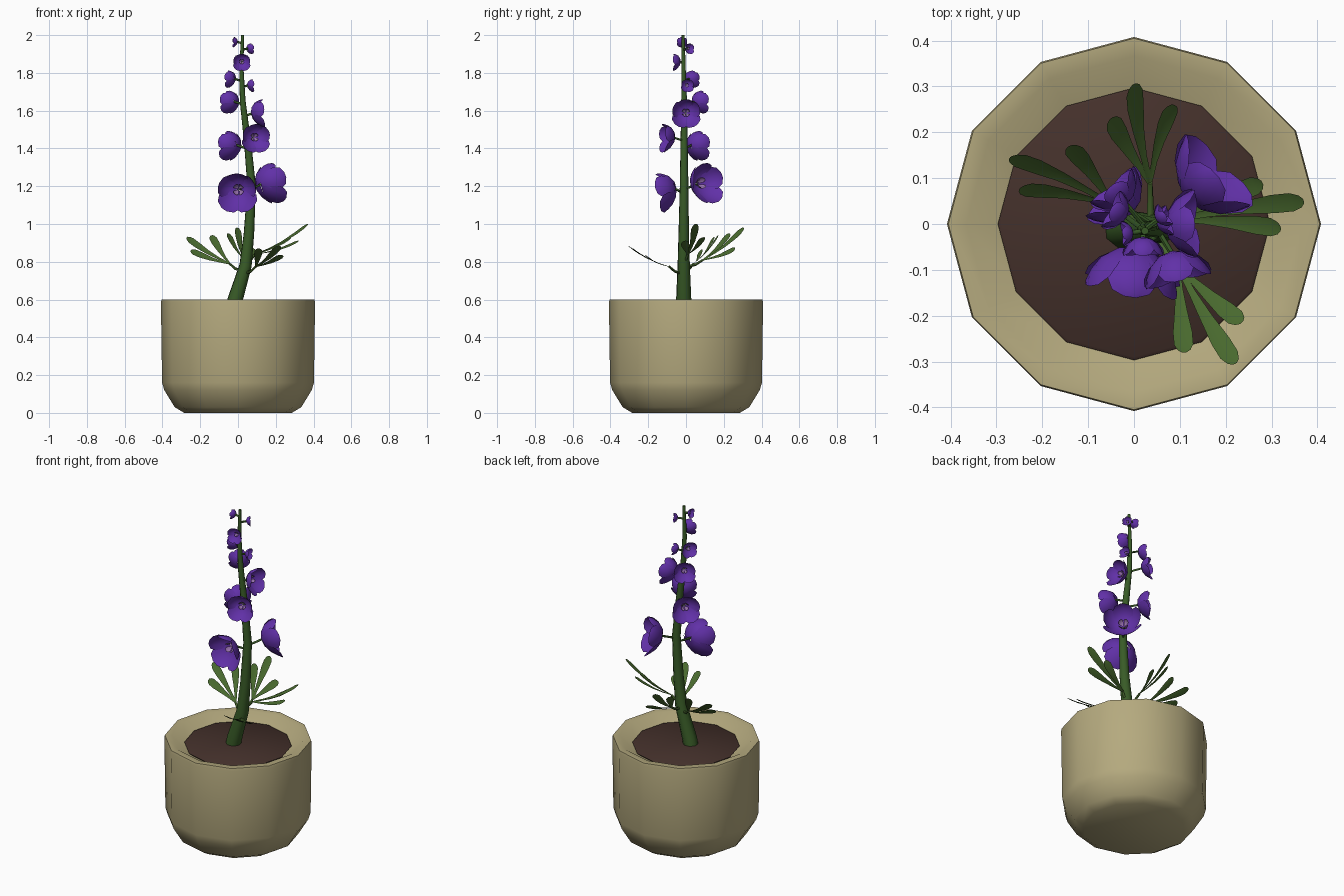
import bpy, bmesh, math
from mathutils import Vector as V

if "Cube" in bpy.data.objects:
    bpy.data.objects.remove(bpy.data.objects["Cube"])


def mat(name, rgb):
    m = bpy.data.materials.new(name)
    m.diffuse_color = (*rgb, 1)
    m.use_nodes = True
    m.node_tree.nodes["Principled BSDF"].inputs["Base Color"].default_value = m.diffuse_color
    return m


CLAY = mat("beige_clay", (0.46, 0.40, 0.21))
SOIL = mat("brown_soil", (0.058, 0.030, 0.024))
STEM = mat("stem_green", (0.040, 0.105, 0.020))
LEAF = mat("leaf_green", (0.065, 0.140, 0.027))
PETAL = mat("purple_petal", (0.120, 0.030, 0.390))
HEART = mat("pale_violet", (0.30, 0.16, 0.40))


def finish(name, bm, mats, smooth=40):
    me = bpy.data.meshes.new(name)
    bm.to_mesh(me)
    bm.free()
    ob = bpy.data.objects.new(name, me)
    bpy.context.collection.objects.link(ob)
    for m in mats:
        me.materials.append(m)
    bpy.ops.object.select_all(action='DESELECT')
    ob.select_set(True)
    bpy.context.view_layer.objects.active = ob
    bpy.ops.object.shade_smooth_by_angle(angle=math.radians(smooth))
    return ob


def lathe(name, profile, material, n=12):
    bm = bmesh.new()
    rings = [[bm.verts.new((r * math.cos(math.tau * i / n), r * math.sin(math.tau * i / n), z))
              for i in range(n)] for r, z in profile]
    for a, b in zip(rings, rings[1:]):
        for i in range(n):
            j = (i + 1) % n
            bm.faces.new((a[i], a[j], b[j], b[i]))
    bm.faces.new(rings[0][::-1])
    bm.faces.new(rings[-1])
    return finish(name, bm, [material])


def grid(bm, rows, index=0):
    vs = [[bm.verts.new(p) for p in row] for row in rows]
    for a, b in zip(vs, vs[1:]):
        for i in range(len(a) - 1):
            bm.faces.new((a[i], a[i + 1], b[i + 1], b[i])).material_index = index


def tube(name, pts, radii, material, sides=8):
    # swept round tube with nearly vertical or free direction
    bm = bmesh.new()
    rings = []
    for k, p in enumerate(pts):
        d = (V(pts[min(k + 1, len(pts) - 1)]) - V(pts[max(k - 1, 0)])).normalized()
        a = d.cross(V((0.31, 0.95, 0.05))).normalized()
        b = d.cross(a)
        rings.append([bm.verts.new(V(p) + radii[k] * (a * math.cos(math.tau * i / sides) + b * math.sin(math.tau * i / sides)))
                      for i in range(sides)])
    for r, s in zip(rings, rings[1:]):
        for i in range(sides):
            j = (i + 1) % sides
            bm.faces.new((r[i], r[j], s[j], s[i]))
    bm.faces.new(rings[0][::-1])
    bm.faces.new(rings[-1])
    bmesh.ops.recalc_face_normals(bm, faces=bm.faces)
    return finish(name, bm, [material], 60)


# Pot and soil
lathe("pot", [(0.285, 0), (0.335, 0.03), (0.39, 0.12), (0.402, 0.16), (0.408, 0.585), (0.405, 0.60),
              (0.366, 0.60), (0.285, 0.545)], CLAY)
lathe("soil", [(0.285, 0.55), (0.297, 0.562), (0.29, 0.567)], SOIL)

# Main stem
PATH = [(-0.025, -0.012, 0.55), (-0.015, -0.012, 0.60), (0.040, -0.012, 0.78), (0.058, -0.012, 0.95),
        (0.072, -0.01, 1.20), (0.052, -0.01, 1.42), (0.025, -0.01, 1.65), (0.018, -0.013, 1.82), (0.024, -0.015, 2.0)]
tube("stem", PATH, [0.042, 0.042, 0.034, 0.029, 0.024, 0.020, 0.016, 0.012, 0.008], STEM)


def stem_at(z):
    for a, b in zip(PATH, PATH[1:]):
        if z <= b[2]:
            return V(a).lerp(V(b), (z - a[2]) / (b[2] - a[2]))
    return V(PATH[-1])


# Flowers: five cupped petals, a pale heart and a short stalk
def petal(bm, base, frame, R, ang, half, flare, index):
    d, s, u = frame
    rows = []
    for t, r, f, w in [(0, .08, 0, .7), (.2, .50, .10, .85), (.45, .86, .42, 1),
                       (.7, 1.0, .80, .9), (.9, 1.02, 1.12, .6), (1, .98, 1.25, .2)]:
        r += flare * t * t
        f -= flare * .45 * t * t
        row = []
        for k in range(5):
            a = ang + half * w * (k - 2) / 2
            row.append(base + R * (d * f + r * (s * math.cos(a) + u * math.sin(a))))
        rows.append(row)
    grid(bm, rows, index)


def flower(name, centre, direction, R):
    d = V(direction).normalized()
    s = d.cross(V((0, 0, 1))).normalized()
    u = s.cross(d)
    base = V(centre) - d * R * 0.6
    bm = bmesh.new()
    for k in range(5):
        a = math.radians(90 + 72 * k)
        flare = (0.12, 0.25, 0.5, 0.5, 0.25)[k]
        petal(bm, base + d * R * (0.03 * (k % 2)), (d, s, u), R, a, math.radians(44), flare, 0)
    for a in (50, 130, 230, 310):
        petal(bm, base + d * R * 0.15, (d, s, u), R * 0.33, math.radians(a), math.radians(35), 0.1, 1)
    finish(name, bm, [PETAL, HEART], 60)
    tube(name + "_stalk", [stem_at(base.z - R * 0.3), base + d * R * 0.06], [0.006, 0.006], STEM, 6)


FLOWERS = [((0.00, -0.10, 1.18), (-0.15, -1, -0.12), 0.083),
           ((0.155, 0.09, 1.22), (0.75, 0.7, 0.22), 0.085),
           ((0.09, -0.095, 1.46), (0.25, -1, 0.08), 0.060),
           ((-0.03, 0.05, 1.42), (-0.75, 0.7, 0.1), 0.062),
           ((0.105, 0.00, 1.59), (1, 0.05, 0.12), 0.060),
           ((-0.035, 0.065, 1.65), (-0.65, 0.8, 0.1), 0.048),
           ((-0.035, 0.025, 1.77), (-0.9, 0.45, 0.1), 0.036),
           ((0.065, 0.005, 1.735), (1, 0.25, 0.1), 0.027),
           ((0.02, -0.05, 1.86), (0, -1, 0.05), 0.036),
           ((0.06, 0.015, 1.93), (0.8, 0.6, 0.1), 0.022),
           ((-0.015, -0.02, 1.965), (-1, -0.1, 0.1), 0.022)]
for n, (c, d, R) in enumerate(FLOWERS):
    flower(f"flower_{n + 1}", c, d, R)

# Leaves: paddle-shaped fingers fanning from a hub on a short stalk
LEAVES = [((0.035, 0.09, 0.81), [(0.085, 0.26, 0.87), (0.0, 0.305, 0.98), (-0.05, 0.23, 0.95)]),
          ((-0.045, 0.04, 0.79), [(-0.14, 0.17, 0.94), (-0.27, 0.145, 0.93), (-0.25, 0.075, 0.86)]),
          ((0.09, 0.01, 0.84), [(0.32, -0.01, 0.91), (0.37, 0.05, 1.0), (0.28, 0.09, 0.93)]),
          ((0.095, -0.09, 0.775), [(0.11, -0.28, 0.87), (0.22, -0.305, 0.885), (0.235, -0.215, 0.835)])]
for n, (hub, tips) in enumerate(LEAVES):
    hub = V(hub)
    nrm = (V(tips[0]) - hub).cross(V(tips[2]) - hub).normalized()
    bm = bmesh.new()
    for tip in tips:
        d = V(tip) - hub
        side = nrm.cross(d).normalized()
        rows = []
        for t, w in [(0, .006), (.25, .008), (.5, .014), (.75, .021), (.9, .021), (.97, .014), (1, .005)]:
            c = hub + d * t - nrm * 0.05 * d.length * math.sin(math.pi * t)
            rows.append([c - side * w, c - nrm * w * 0.15, c + side * w])
        grid(bm, rows)
    bmesh.ops.recalc_face_normals(bm, faces=bm.faces)
    finish(f"leaf_{n + 1}", bm, [LEAF], 60)
    root = stem_at(hub.z - 0.04)
    tube(f"leaf_stalk_{n + 1}", [root, root.lerp(hub, 0.6) - V((0, 0, 0.01)), hub], [0.009, 0.007, 0.006], LEAF, 6)
